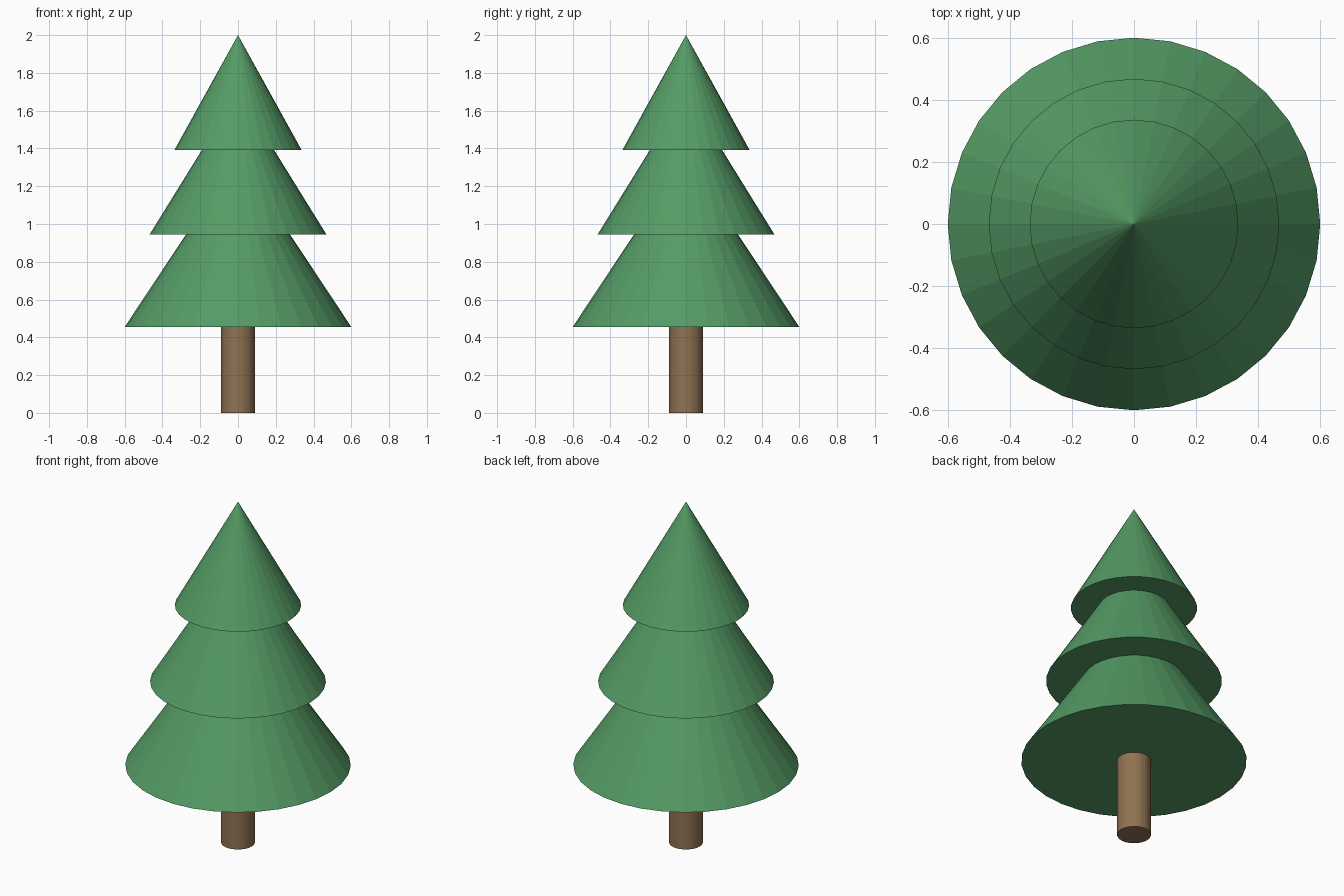
import bpy

if "Cube" in bpy.data.objects:
    bpy.data.objects.remove(bpy.data.objects["Cube"])


def make_material(name, color):
    mat = bpy.data.materials.new(name)
    mat.diffuse_color = (*color, 1.0)
    mat.use_nodes = True
    mat.node_tree.nodes["Principled BSDF"].inputs["Base Color"].default_value = mat.diffuse_color
    return mat


def add_cone(name, z_bottom, z_top, r_bottom, r_top, mat):
    bpy.ops.mesh.primitive_cone_add(
        vertices=32, radius1=r_bottom, radius2=r_top,
        depth=z_top - z_bottom, location=(0, 0, (z_bottom + z_top) / 2))
    obj = bpy.context.object
    obj.name = name
    obj.data.materials.append(mat)
    return obj


green = make_material("foliage_green", (0.09, 0.33, 0.13))
brown = make_material("bark_brown", (0.28, 0.17, 0.085))

# Trunk
add_cone("trunk", 0.0, 0.46, 0.09, 0.09, brown)

# Overlapping foliage cones: name, base height, tip height, base radius
tiers = [
    ("lower_foliage", 0.455, 1.36, 0.60),
    ("middle_foliage", 0.945, 1.70, 0.468),
    ("upper_foliage", 1.393, 2.00, 0.336),
]
for name, base, tip, radius in tiers:
    add_cone(name, base, tip, radius, 0.0, green)
